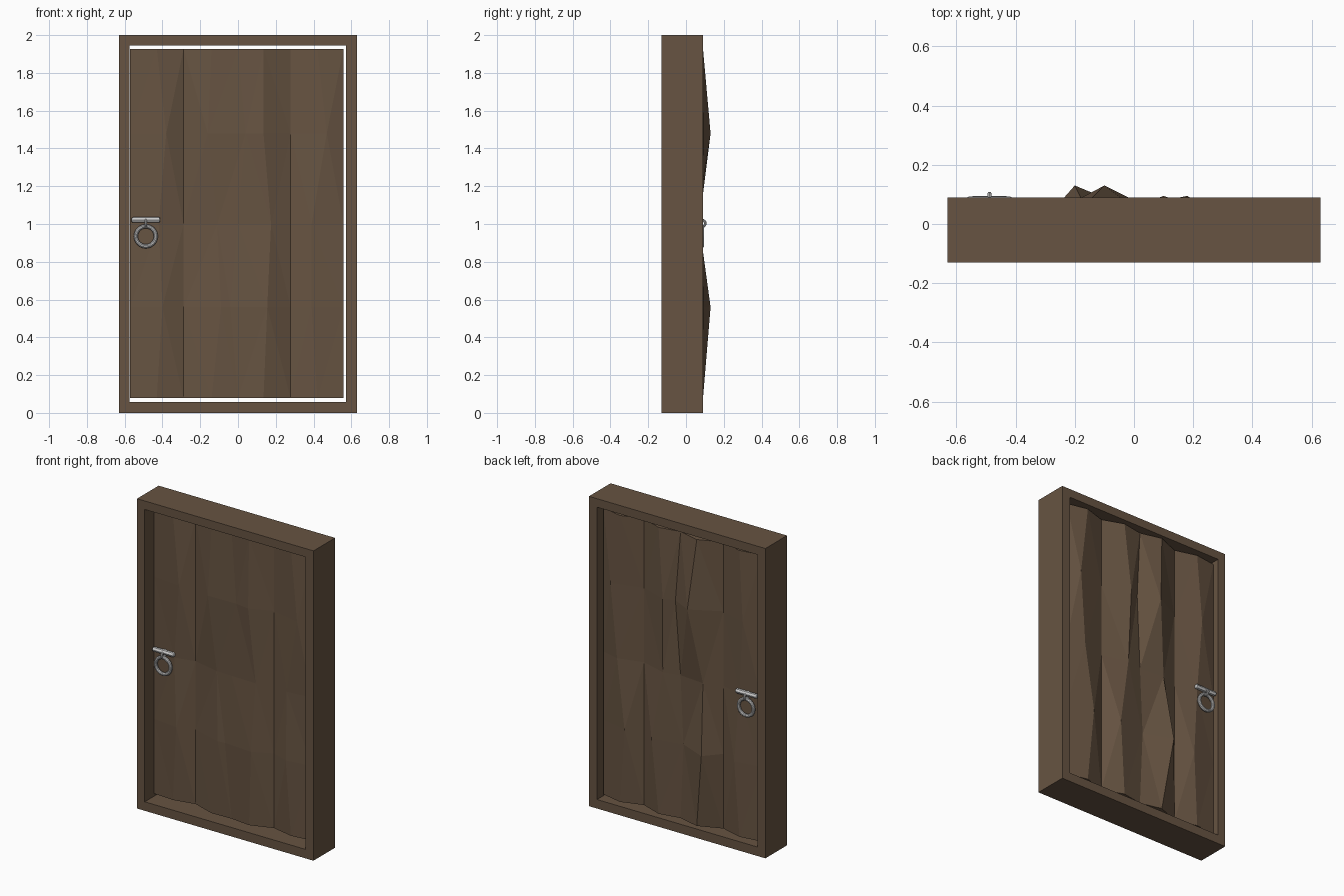
import bpy, bmesh, math
from mathutils import Matrix

if "Cube" in bpy.data.objects:
    bpy.data.objects.remove(bpy.data.objects["Cube"])

wood = bpy.data.materials.new("wood")
wood.diffuse_color = (0.135, 0.088, 0.054, 1)
wood.use_nodes = True
wood.node_tree.nodes["Principled BSDF"].inputs["Base Color"].default_value = wood.diffuse_color


def make_object(name, bm, mat=None):
    bmesh.ops.recalc_face_normals(bm, faces=bm.faces)
    mesh = bpy.data.meshes.new(name)
    bm.to_mesh(mesh)
    bm.free()
    obj = bpy.data.objects.new(name, mesh)
    bpy.context.collection.objects.link(obj)
    if mat:
        mesh.materials.append(mat)
    return obj


# Door frame: rectangular ring extruded through its depth
bm = bmesh.new()
outer = [(-.63, 0), (.63, 0), (.63, 2), (-.63, 2)]
inner = [(-.575, .058), (.572, .058), (.572, 1.945), (-.575, 1.945)]
loops = [[bm.verts.new((x, y, z)) for x, z in pts]
         for pts, y in ((outer, -.13), (outer, .09), (inner, .09), (inner, -.13))]
for a in range(4):
    for i in range(4):
        j, b = (i + 1) % 4, (a + 1) % 4
        bm.faces.new((loops[a][i], loops[a][j], loops[b][j], loops[b][i]))
make_object("door_frame", bm, wood)

# Rough hewn planks: a cross-section lofted through five heights,
# with the crowns shifted by (dx, dy) at chosen rows
ROWS = (.078, .56, 1.0, 1.48, 1.927)


def plank(name, section, shifts):
    bm = bmesh.new()
    rings = []
    for r, z in enumerate(ROWS):
        ring = []
        for c, (x, y) in enumerate(section):
            dx, dy = shifts.get((c, r), (0, 0))
            ring.append(bm.verts.new((x + dx, y + dy, z)))
        rings.append(ring)
    n = len(section)
    for lo, hi in zip(rings, rings[1:]):
        for i in range(n):
            j = (i + 1) % n
            bm.faces.new((lo[i], lo[j], hi[j], hi[i]))
    bm.faces.new(rings[0])
    bm.faces.new(rings[-1])
    bmesh.ops.triangulate(bm, faces=bm.faces[:])
    make_object(name, bm, wood)


plank("left_plank",
      [(-.572, -.04), (-.43, -.05), (-.288, -.02),
       (-.288, .03), (-.43, .07), (-.572, .05)],
      {(1, 1): (.03, -.01), (1, 2): (.01, 0), (1, 3): (.05, -.01),
       (4, 1): (.03, .01), (4, 3): (-.03, .01)})
plank("middle_plank",
      [(-.288, -.02), (-.14, -.07), (0, -.065), (.135, -.08), (.278, -.03),
       (.278, .03), (.14, .08), (0, .055), (-.14, .09), (-.288, .03)],
      {(1, 1): (.05, -.01), (1, 2): (.03, .01), (1, 3): (-.02, -.01),
       (2, 1): (-.04, -.01), (2, 3): (.04, -.01),
       (3, 1): (.02, -.01), (3, 2): (.04, .01), (3, 3): (0, -.01),
       (6, 1): (.04, .015), (6, 2): (-.03, 0), (6, 3): (-.04, .015),
       (7, 1): (-.02, 0), (7, 3): (.03, .01),
       (8, 1): (-.06, .04), (8, 2): (-.03, -.02), (8, 3): (.04, .04)})
plank("right_plank",
      [(.278, -.03), (.42, -.06), (.558, -.045),
       (.558, .045), (.42, .075), (.278, .03)],
      {(1, 1): (-.03, -.01), (1, 2): (-.03, 0), (1, 3): (.05, -.01),
       (4, 1): (-.04, .01), (4, 2): (.02, 0), (4, 3): (.06, .01)})


# Ring handles, one on each side of the door
def rod(name, radius, length, loc, axis):
    bm = bmesh.new()
    bmesh.ops.create_cone(bm, cap_ends=True, segments=12, radius1=radius,
                          radius2=radius, depth=length,
                          matrix=Matrix.Translation(loc) @ Matrix.Rotation(math.pi / 2, 4, axis))
    obj = make_object(name, bm)
    bev = obj.modifiers.new("rounded_ends", 'BEVEL')
    bev.width = radius * .5
    bev.segments = 2
    bev.limit_method = 'ANGLE'


for side, y, s in (("front", -.06, -1), ("back", .078, 1)):
    rod(side + "_handle_bar", .015, .152, (-.488, y, 1.022), 'Y')
    rod(side + "_handle_mount", .012, .04, (-.488, y - s * .016, 1.022), 'X')
    bpy.ops.mesh.primitive_torus_add(
        major_radius=.018, minor_radius=.007, major_segments=16, minor_segments=8,
        location=(-.488, y + s * .006, 1.003), rotation=(0, math.pi / 2, 0))
    bpy.context.object.name = side + "_handle_eye"
    bpy.ops.mesh.primitive_torus_add(
        major_radius=.053, minor_radius=.011, major_segments=32, minor_segments=10,
        location=(-.488, y + s * .006, .935), rotation=(math.pi / 2, 0, 0))
    bpy.context.object.name = side + "_handle_ring"
    bpy.ops.object.shade_smooth_by_angle()
